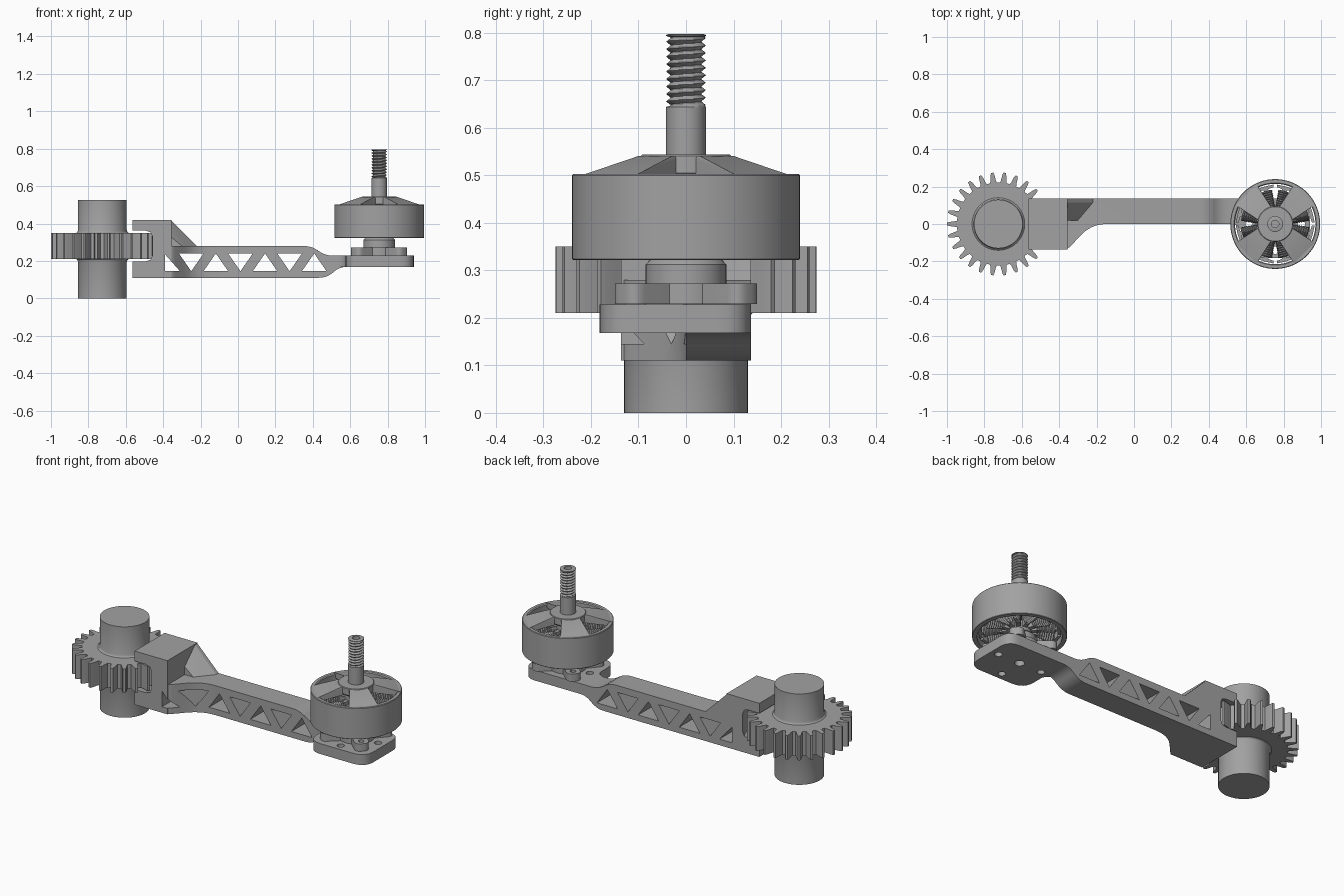
import bpy, bmesh, math
from math import sin, cos, pi, radians
from mathutils import Matrix, Vector

if "Cube" in bpy.data.objects:
    bpy.data.objects.remove(bpy.data.objects["Cube"])

grey = bpy.data.materials.new("machined grey")
grey.use_nodes = True
COLOUR = (0.36, 0.36, 0.36, 1)
grey.diffuse_color = COLOUR
grey.node_tree.nodes["Principled BSDF"].inputs["Base Color"].default_value = COLOUR

GEAR_X, MOTOR_X = -0.725, 0.755


def finish(name, bm, matrix=None, smooth=True):
    bmesh.ops.recalc_face_normals(bm, faces=bm.faces)
    if matrix:
        bm.transform(matrix)
    mesh = bpy.data.meshes.new(name)
    bm.to_mesh(mesh)
    bm.free()
    mesh.materials.append(grey)
    obj = bpy.data.objects.new(name, mesh)
    bpy.context.collection.objects.link(obj)
    if smooth:
        shade(obj)
    return obj


def shade(obj):
    bpy.ops.object.select_all(action='DESELECT')
    obj.select_set(True)
    bpy.context.view_layer.objects.active = obj
    bpy.ops.object.shade_smooth_by_angle(angle=radians(30))


def lathe(name, profile, x=0, segments=48, matrix=None, wave=None):
    """Turn (radius, z) points; a zero radius closes the end, wave alters radii."""
    bm = bmesh.new()
    rings = []
    for r, z in profile:
        if r == 0:
            rings.append([bm.verts.new((0, 0, z))] * segments)
            continue
        angles = [2 * pi * k / segments for k in range(segments)]
        radii = [wave(r, z, a) if wave else r for a in angles]
        rings.append([bm.verts.new((q * cos(a), q * sin(a), z)) for q, a in zip(radii, angles)])
    pairs = list(zip(rings, rings[1:]))
    if profile[0][0] and profile[-1][0]:
        pairs.append((rings[-1], rings[0]))
    for a, b in pairs:
        for k in range(segments):
            n = (k + 1) % segments
            corners = list(dict.fromkeys((a[k], a[n], b[n], b[k])))
            bm.faces.new(corners)
    return finish(name, bm, matrix or Matrix.Translation((x, 0, 0)))


def prism(name, points, low, high, axis='Z', matrix=None):
    """Extrude an outline along z, or an (x, z) outline along y."""
    bm = bmesh.new()
    place = (lambda p: (p[0], p[1], low)) if axis == 'Z' else (lambda p: (p[0], low, p[1]))
    face = bm.faces.new([bm.verts.new(place(p)) for p in points])
    grown = bmesh.ops.extrude_face_region(bm, geom=[face])['geom']
    move = (0, 0, high - low) if axis == 'Z' else (0, high - low, 0)
    bmesh.ops.translate(bm, vec=move, verts=[v for v in grown if isinstance(v, bmesh.types.BMVert)])
    return finish(name, bm, matrix)


def hull(name, points, matrix=None):
    bm = bmesh.new()
    for p in points:
        bm.verts.new(p)
    bmesh.ops.convex_hull(bm, input=bm.verts)
    return finish(name, bm, matrix)


def boolean(obj, others, operation):
    for other in others:
        mod = obj.modifiers.new("combine", 'BOOLEAN')
        mod.object, mod.operation, mod.solver = other, operation, 'EXACT'
    graph = bpy.context.evaluated_depsgraph_get()
    mesh = bpy.data.meshes.new_from_object(obj.evaluated_get(graph))
    obj.modifiers.clear()
    obj.data = mesh
    for other in others:
        bpy.data.objects.remove(other)


def rounded(points, steps=6):
    """Replace each (x, y, radius) corner that has a radius by a smooth bend."""
    out = []
    for i, (x, y, r) in enumerate(points):
        p = Vector((x, y))
        if not r:
            out.append(p)
            continue
        a, b = Vector(points[i - 1][:2]), Vector(points[(i + 1) % len(points)][:2])
        a, b = p + (a - p).normalized() * r, p + (b - p).normalized() * r
        for s in range(steps + 1):
            t = s / steps
            out.append(a * (1 - t) ** 2 + p * 2 * t * (1 - t) + b * t * t)
    return out


# Gear and its axle
TEETH = 26
outline = []
for t in range(TEETH):
    for step, r in ((-.33, .222), (-.25, .236), (-.17, .262), (-.09, .276),
                    (.09, .276), (.17, .262), (.25, .236), (.33, .222)):
        a = 2 * pi * (t + step) / TEETH
        outline.append((r * cos(a), r * sin(a)))
prism("gear", outline, .21, .35, matrix=Matrix.Translation((GEAR_X, 0, 0)))
lathe("gear_axle", [(0, 0), (.13, 0), (.13, .195), (.134, .205), (.142, .211), (.142, .349),
                    (.134, .355), (.13, .365), (.13, .525), (0, .525)], GEAR_X, 64)

# Arm: clamp block, flare, beam, gusset and motor plate joined into one body
arm = prism("truss_arm", rounded([(-.4, .11, 0), (.48, .11, .05), (.54, .168, .04), (.65, .168, 0),
                                  (.65, .228, 0), (.46, .228, .05), (.40, .28, .05), (-.4, .28, 0)]),
            0, .137, 'Y')
block = prism("block", [(-.565, .11), (-.355, .11), (-.355, .42), (-.565, .42)], -.137, .137, 'Y')
flare = prism("flare", rounded([(-.4, -.137, 0), (-.355, -.137, .03), (-.23, 0, .085),
                                (-.1, 0, 0), (-.1, .05, 0), (-.4, .05, 0)]), .11, .28)
gusset = hull("gusset", [(x, y, z) for y in (.115, .137)
                         for x, z in ((-.36, .42), (-.36, .27), (-.22, .28), (-.22, .27))]
              + [(-.36, .02, .33), (-.36, .02, .27), (-.3, .02, .28), (-.3, .02, .27)])
plate = prism("plate", rounded([(.53, .137, 0), (.53, 0, 0), (.575, -.02, .03), (.575, -.182, .08),
                                (.94, -.182, .08), (.94, .137, .07)]), .168, .228)
boolean(arm, [block, flare, gusset, plate], 'UNION')

# Cuts: gear slot, truss triangles and screw holes
cuts = [lathe("gear_slot", [(0, .198), (.27, .198), (.291, .206), (.3, .227), (.3, .333),
                            (.291, .354), (.27, .362), (0, .362)], GEAR_X, 64)]
LOW, HIGH, HALF, PITCH = .145, .24, .066, .1315
cuts.append(prism("truss_cut", [(-.39, LOW), (-.39, .235), (-.31, LOW)], -.3, .3, 'Y'))
for i in range(6):
    x = -.25 + i * PITCH
    base, tip = (LOW, HIGH) if i % 2 else (HIGH, LOW)
    cuts.append(prism("truss_cut", [(x - HALF, base), (x + HALF, base), (x, tip)], -.3, .3, 'Y'))
for dx, dy, r in ((0, 0, .026), (.14, 0, .02), (-.14, 0, .02), (0, -.14, .02)):
    cuts.append(lathe("screw_hole", [(0, .1), (r, .1), (r, .3), (0, .3)], segments=20,
                      matrix=Matrix.Translation((MOTOR_X + dx, dy, 0))))
boolean(arm, cuts, 'DIFFERENCE')
shade(arm)

# Motor base: four lugs around a bearing tube
centre = Matrix.Translation((MOTOR_X, 0, 0))
for i in range(4):
    turn = centre @ Matrix.Rotation(radians(45 + 90 * i), 4, 'Z')
    lug = prism("base_lug", rounded([(.03, -.045, 0), (.19, -.036, .03),
                                     (.19, .036, .03), (.03, .045, 0)]), .229, .272, matrix=turn)
    boolean(lug, [lathe("lug_hole", [(0, .2), (.016, .2), (.016, .3), (0, .3)], segments=16,
                        matrix=turn @ Matrix.Translation((.155, 0, 0)))], 'DIFFERENCE')
    shade(lug)
lathe("bearing_tube", [(.03, .229), (.1, .229), (.1, .272), (.085, .272), (.085, .312),
                       (.075, .323), (.06, .33), (.06, .48), (.03, .48)], MOTOR_X)

# Stator: twelve teeth wound with ribbed coils
for i in range(12):
    turn = centre @ Matrix.Rotation(radians(15 + 30 * i), 4, 'Z')
    prism("stator_tooth", [(.05, -.012), (.19, -.012), (.192, -.043), (.206, -.046), (.208, 0),
                           (.206, .046), (.192, .043), (.19, .012), (.05, .012)],
          .35, .455, matrix=turn)
    ribs = [(0, .085)]
    for k in range(17):
        d = .085 + k * .006
        ribs.append((.6 * d ** .5 * .09 + (.003 if k % 2 else 0), d))
    ribs.append((0, .185))
    lathe("coil", ribs, segments=12,
          matrix=turn @ Matrix.Translation((0, 0, .4025)) @ Matrix.Diagonal((1, 1.25, 3, 1))
          @ Matrix.Rotation(pi / 2, 4, 'Y'))

# Rotating bell: rim, four sloping spokes and hub
lathe("bell_rim", [(.215, .322), (.238, .322), (.24, .324), (.24, .5), (.237, .503),
                   (.22, .503), (.215, .498)], MOTOR_X, 72)
for i in range(4):
    turn = centre @ Matrix.Rotation(radians(45 + 90 * i), 4, 'Z')
    hull("bell_spoke", [(r, side * w, z) for side in (-1, 1)
                        for r, w, z in ((.05, .045, .5), (.05, .045, .541), (.09, .05, .541),
                                        (.22, .078, .503), (.22, .078, .478))], turn)
lathe("bell_hub", [(.03, .495), (.085, .495), (.095, .505), (.095, .541), (.092, .544),
                   (.03, .544)], MOTOR_X)

# Shaft with a threaded, bored end
THREAD = .0157


def thread(r, z, a):
    if not .645 < z < .792 or r < .03:
        return r
    phase = (z / THREAD - a / (2 * pi)) % 1
    return r - .01 * (1 - abs(2 * phase - 1))


turned = [(0, .3), (.03, .3), (.03, .54), (.042, .54), (.042, .64)]
turned += [(.042, .64 + THREAD * k / 8) for k in range(1, 80)]
turned += [(.038, .797), (.02, .797), (.02, .76), (0, .76)]
lathe("threaded_shaft", turned, MOTOR_X, 32, wave=thread)
